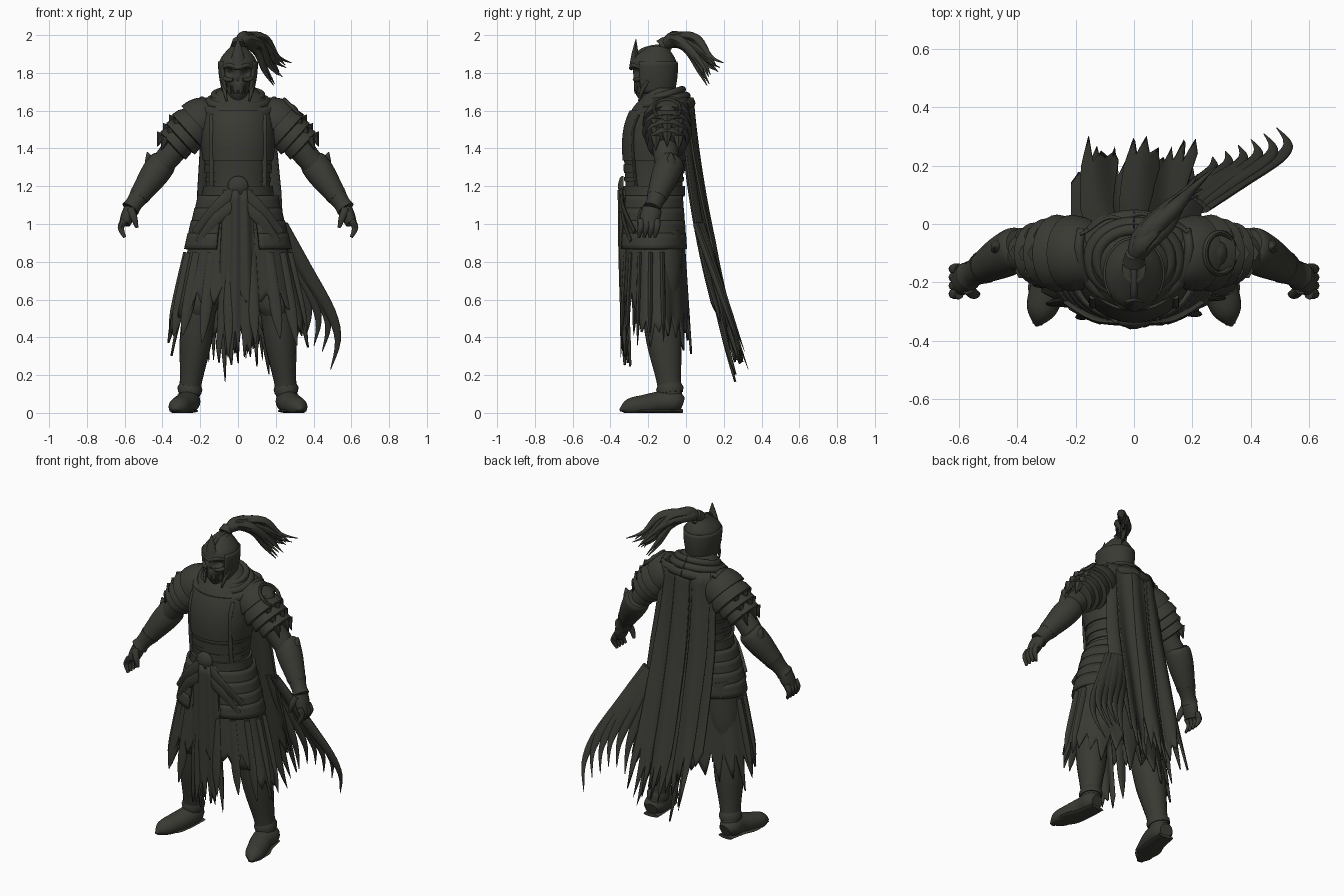
import bpy, bmesh, math, random
from mathutils import Vector

random.seed(4)
if "Cube" in bpy.data.objects:
    bpy.data.objects.remove(bpy.data.objects["Cube"])

dark = (0.042, 0.042, 0.034, 1)
iron = bpy.data.materials.new("dark iron")
iron.use_nodes = True
iron.diffuse_color = dark
shader = next(node for node in iron.node_tree.nodes if node.type == "BSDF_PRINCIPLED")
shader.inputs["Base Color"].default_value = dark


def finish(name, bm, pair=False, thickness=0):
    """Smooth the faces, keep hard edges and optionally mirror or thicken."""
    bmesh.ops.recalc_face_normals(bm, faces=bm.faces[:])
    for face in bm.faces:
        face.smooth = True
    for edge in bm.edges:
        edge.smooth = edge.calc_face_angle(0) < math.radians(45)
    mesh = bpy.data.meshes.new(name)
    bm.to_mesh(mesh)
    bm.free()
    mesh.materials.append(iron)
    obj = bpy.data.objects.new(name, mesh)
    bpy.context.collection.objects.link(obj)
    if thickness:
        solid = obj.modifiers.new("thickness", "SOLIDIFY")
        solid.thickness, solid.offset = thickness, 0
    if pair:
        mirror = obj.modifiers.new("other side", "MIRROR")
        mirror.use_mirror_merge = False


def spline(points, steps):
    """Catmull-Rom refinement of tuples of any length."""
    last, out = len(points) - 1, []
    for i in range(last):
        before, start, end, after = (points[min(max(j, 0), last)] for j in range(i - 1, i + 3))
        for s in range(steps):
            t = s / steps
            out.append([q + t / 2 * (r - p + t * (2 * p - 5 * q + 4 * r - w + t * (3 * (q - r) + w - p)))
                        for p, q, r, w in zip(before, start, end, after)])
    return out + [list(points[last])]


def skin(name, rings, pair=False):
    """Join closed rings of points and cap both ends."""
    bm = bmesh.new()
    rows = [[bm.verts.new(point) for point in ring] for ring in rings]
    sides = len(rows[0])
    for low, high in zip(rows, rows[1:]):
        for j in range(sides):
            k = (j + 1) % sides
            bm.faces.new((low[j], low[k], high[k], high[j]))
    bm.faces.new(rows[0])
    bm.faces.new(rows[-1])
    finish(name, bm, pair)


def limb(name, points, radii, flat=1, sides=12, steps=4, pair=False):
    """Tapered tube along a path; flat squashes its second axis."""
    path = spline([(*point, radius) for point, radius in zip(points, radii)], steps)
    centres = [Vector(row[:3]) for row in path]
    net = centres[-1] - centres[0]
    level = net.length < .001 or abs(net.normalized().y) > .6
    guide = Vector((0, 0, 1)) if level else Vector((0, 1, 0))
    rings = []
    for i, row in enumerate(path):
        along = (centres[min(i + 1, len(path) - 1)] - centres[max(i - 1, 0)]).normalized()
        across = guide.cross(along).normalized()
        depth = along.cross(across) * flat
        ring = []
        for j in range(sides):
            angle = math.tau * j / sides
            point = centres[i] + (across * math.cos(angle) + depth * math.sin(angle)) * max(row[3], .001)
            point.z = max(point.z, 0)
            ring.append(point)
        rings.append(ring)
    skin(name, rings, pair)


def shell(name, profile, low, high, puff=0, dent=lambda point: point):
    """Slice of an upright oval form, puffed outward as a plate."""
    rows = [row for row in spline(profile, 12) if low <= row[0] <= high]
    slices = [(row, puff) for row in rows]
    if puff:
        slices = [(rows[0], 0)] + slices + [(rows[-1], 0)]
    skin(name, [[dent(Vector(((width + grow) * math.sin(a), y - (depth + grow) * math.cos(a), z)))
                 for a in (math.tau * j / 60 for j in range(60))]
                for (z, y, width, depth), grow in slices])


def sheet(name, surface, columns, rows, hem=lambda u: 1, thickness=.012, pair=False):
    """Thin plate or cloth over u from -1 to 1 and v from 0 to the hem."""
    bm = bmesh.new()
    grid = []
    for i in range(columns + 1):
        u = 2 * i / columns - 1
        grid.append([bm.verts.new(surface(u, j / rows * hem(u))) for j in range(rows + 1)])
    for left, right in zip(grid, grid[1:]):
        for j in range(rows):
            bm.faces.new((left[j], right[j], right[j + 1], left[j + 1]))
    finish(name, bm, pair, thickness)


def ragged(teeth, shortest, longest):
    """Torn hem: long tips between random tears."""
    middle = (shortest + longest) / 2
    ends = [random.uniform(middle, longest) if i % 2 else random.uniform(shortest, middle)
            for i in range(2 * teeth + 1)]

    def hem(u):
        t = (u + 1) * teeth
        i = min(int(t), 2 * teeth - 1)
        return ends[i] + (ends[i + 1] - ends[i]) * (t - i)
    return hem


# Trunk profile: height, centre, half width, half depth
body = [(.86, -.17, .22, .15), (1.2, -.17, .17, .15), (1.45, -.16, .19, .17),
        (1.6, -.14, .17, .15), (1.7, -.12, .08, .08)]
shell("torso", body, .8, 1.7)
shell("breastplate", body, 1.33, 1.6, .008)
shell("upper_belly_plate", body, 1.27, 1.32, .006)
shell("lower_belly_plate", body, 1.22, 1.26, .006)
shell("belt", body, 1.12, 1.2, .015)


def front(x, z):
    """Point just off the front of the trunk."""
    z, y, width, depth = min(spline(body, 12), key=lambda row: abs(row[0] - z))
    return Vector((x, y - depth * math.sqrt(1 - (x / width) ** 2) - .01, z))


buckle = front(0, 1.2)
limb("buckle", [buckle + Vector((0, -.01 * i, 0)) for i in range(4)], [.055, .055, .045, .01], sides=20, steps=1)
limb("chest_strap", [front(.14, z) for z in (1.58, 1.5, 1.35, 1.2)], [.014] * 4, .6, pair=True)
limb("hip_sash", [(.03, -.34, 1.17), (.12, -.33, 1.08), (.22, -.27, .95)], [.03] * 3, .3, pair=True)
limb("low_hip_sash", [(.03, -.34, 1.1), (.12, -.33, 1.02), (.2, -.29, .9)], [.03] * 3, .3, pair=True)

# Cowl draped around the neck
shell("cowl", [(1.58, -.12, .16, .15), (1.64, -.11, .17, .14), (1.72, -.12, .09, .09)], 1.5, 1.8)
for i in range(3):
    turns = [math.tau * j / 32 for j in range(33)]
    reach = .175 - i / 40
    limb("cowl_fold", [(reach * math.sin(a), reach * .8 * math.cos(a) - .12, 1.61 + i / 28 + .03 * math.cos(a))
                       for a in turns], [.03 - i / 200] * len(turns), steps=1)
limb("neck", [(0, -.12, 1.6), (0, -.17, 1.8)], [.075, .07])


# Skull face with sunken eyes, nose and cheeks
def hollows(point):
    if point.y < -.17:
        for x, z, size in ((.04, 1.8, .02), (0, 1.76, .01), (.06, 1.72, .02)):
            gap = math.hypot(abs(point.x) - x, point.z - z) / size
            point.y += size * 1.6 * math.exp(-gap * gap)
    return point


head = [(1.65, -.2, .03, .04), (1.7, -.19, .06, .08), (1.8, -.17, .09, .11), (1.87, -.17, .085, .105),
        (1.94, -.15, .03, .04)]
shell("skull_face", head, 1.6, 2, 0, hollows)
shell("helmet_dome", head, 1.84, 2, .01)
crest = Vector((0, -.13, 1.94))


def guard(u, v):
    angle, taper = u * 2.25, 1 - v * v / 4
    return (taper * math.sin(angle) / 10, .12 * math.cos(angle) * (taper + v / 10) - .17, 1.86 - v / 6)


sheet("cheek_and_neck_guard", guard, 40, 8)
for i in range(-3, 4):
    x, y = i / 80, abs(i) / 250 - .27
    limb("tooth", [(x, y, 1.73), (x, y, 1.69)], [.006, .004], sides=6)
limb("brow_ridge", [(0, -.29, 1.825), (.045, -.275, 1.84), (.085, -.23, 1.825)], [.012, .013, .008], pair=True)
limb("cheekbone", [(.025, -.275, 1.765), (.06, -.255, 1.765), (.09, -.21, 1.79)], [.008, .012, .006], pair=True)
limb("jaw_strap", [(.085, -.2, 1.76), (.07, -.235, 1.7), (.06, -.25, 1.65)], [.012, .01, .004], pair=True)
limb("brow_spike", [(0, -.275, 1.82), (0, -.27, 1.9), (0, -.265, 1.98)], [.045, .03, .002], .6, 8)
limb("helmet_ridge", [(0, -.27, 1.87), (0, -.23, 1.92), crest, (0, -.08, 1.92)], [.012] * 4)

# Plume blown to the left and back, fanning into loose strands
limb("plume_socket", [crest, crest + Vector((0, .03, .03))], [.04, .03])
arch = crest + Vector((.03, .08, .035))
strands = 13
for i in range(strands):
    fan = i / (strands - 1)
    stray = Vector([random.uniform(-.04, .04) for axis in range(3)])
    tip = Vector((.27, .19, 1.85)).lerp(Vector((.15, .1, 1.74)), fan) + stray
    lift = Vector((0, 0, .045))
    limb("plume_strand", [crest, arch + stray / 2, arch.lerp(tip, .4) + lift + stray / 3,
                          arch.lerp(tip, .75) + lift / 4 - stray / 3, tip],
         [.02, .03, .026, .012, .002], sides=8)

# Arms and gauntlets
shoulder, elbow = Vector((.2, -.12, 1.56)), Vector((.43, -.1, 1.28))
wrist, knuckle = Vector((.57, -.18, 1.08)), Vector((.6, -.2, 1))
limb("upper_arm", [shoulder, shoulder.lerp(elbow, .5), elbow], [.08, .07, .06], sides=16, pair=True)
limb("gauntlet", [elbow.lerp(wrist, t) for t in (-.3, -.2, .1, .5, .85, 1)],
     [.06, .075, .075, .06, .045, .05], sides=20, pair=True)
for t in (.25, .6):
    limb("gauntlet_band", [elbow.lerp(wrist, t), elbow.lerp(wrist, t + .1)], [.078 - t / 30, .076 - t / 25],
         sides=20, steps=1, pair=True)
limb("elbow_spike", [elbow + Vector((.01, .01, 0)), (.465, -.08, 1.33), (.48, -.08, 1.38)], [.05, .03, .003], pair=True)
limb("palm", [wrist, wrist.lerp(knuckle, .5), knuckle], [.035, .036, .03], 1.5, pair=True)
for i in range(4):
    base = knuckle + Vector((0, i / 35 - .04, .02))
    limb("finger", [base, base + Vector((.02, 0, -.04)), base + Vector((0, -.01, -.09))],
         [.019, .017, .008], sides=8, pair=True)
limb("thumb", [wrist + Vector((0, -.04, 0)), (.55, -.24, 1.03), (.535, -.24, .98)], [.022, .018, .008], pair=True)

# Layered shoulder armour
inner, outer = Vector((.12, -.1, 1.62)), Vector((.36, -.1, 1.4))
limb("pauldron_cap", [inner.lerp(outer, t) for t in (0, .08, .25, .4)], [.03, .09, .118, .125],
     1.05, 28, pair=True)
for i in range(3):
    start, size = .38 + i / 6, .12 - i / 80
    limb("pauldron_lame", [inner.lerp(outer, start + t) for t in (0, .1, .22, .24)],
         [size * .85, size, size * 1.05, size * .85], 1.05, 28, 1, True)
    rim = inner.lerp(outer, start + .2) + Vector((1, 0, 1)) * size * .65
    for y in (-.06, 0, .06):
        root = rim + Vector((-abs(y) / 3, y, -abs(y) / 3))
        limb("pauldron_point", [root, root + Vector((.025, 0, -.07))], [.03, .002], sides=6, pair=True)
limb("pauldron_rim", [(.16, -.2, 1.6), (.18, -.15, 1.64), (.19, -.08, 1.66), (.18, -.02, 1.64)], [.016] * 4, pair=True)

# Round badge on the left shoulder
badge, slope = Vector((.295, -.1, 1.61)), Vector((.05, 0, -.05))
limb("badge_ring", [badge + slope * math.cos(a) + Vector((0, .07, 0)) * math.sin(a) for a in turns],
     [.01] * len(turns), sides=8, steps=1)
limb("badge_boss", [badge - Vector((.03, 0, .03)), badge, badge + Vector((.012, 0, .012))], [.05, .04, .01])

# Overlapping hip plates
for i in range(4):
    def hip(u, v):
        angle, flare = u * 1.15, (i + v) / 55
        return ((.205 + flare) * math.cos(angle), (.16 + flare / 3) * math.sin(angle) - .17, 1.15 - i / 15 - v / 12)
    sheet("hip_plate", hip, 20, 3, thickness=.016, pair=True)

# Legs and boots
hip_joint, knee, ankle = Vector((.13, -.15, .95)), Vector((.2, -.14, .58)), Vector((.26, -.08, .08))
limb("leg", [hip_joint, hip_joint.lerp(knee, .6), knee, knee.lerp(ankle, .4), knee.lerp(ankle, .8), ankle],
     [.12, .11, .09, .085, .06, .056], 1.1, 20, pair=True)
limb("knee_guard", [knee + Vector((0, -.01, z)) for z in (.1, .05, -.02, -.07)], [.06, .092, .094, .07], 1.1, 20, pair=True)
limb("boot_cuff", [knee.lerp(ankle, t) for t in (.86, .9, .95)], [.058, .066, .062], 1.1, 20, 1, True)
limb("boot", [(.26, -.02, .05), (.265, -.06, .06), (.27, -.14, .055), (.295, -.22, .04), (.32, -.3, .03), (.335, -.35, .015)],
     [.04, .065, .065, .062, .05, .006], .9, 20, pair=True)
limb("sole", [(.26, -.02, .01), (.275, -.14, .01), (.3, -.23, .01), (.333, -.345, .01)], [.05, .06, .066, .016], .2, pair=True)


# Torn skirt, short over the knees, long at the sides and back
def skirt(u, v):
    angle = u * math.pi
    fold = 1 + math.sin(angle * 11) * v / 33
    return Vector(((.235 + .14 * v) * math.sin(angle) * fold, (.15 + v / 28) * math.cos(angle) * fold - .165, .97 - .62 * v))


tears = ragged(24, .66, 1.08)
sheet("torn_skirt", skirt, 192, 10, lambda u: tears(u) * (1 - .38 * max(0, -math.cos(u * math.pi))))
for i in range(10):
    u = .42 + i / 8
    limb("skirt_tail", [skirt(u, .2), skirt(u, .7), skirt(u, random.uniform(.9, 1.1))], [.03, .03, .003], .4)


def tabard(u, v):
    return (u * (.075 + v / 22), (u * u + v * v) / 33 + math.sin(u * 9) / 160 - .35, 1.18 - v)


sheet("front_tabard", tabard, 80, 14, ragged(7, .7, 1.03))


# Long cape, swept to the left near the hem
def cape(u, v):
    wide = .185 + .03 * min(1, v * 3)
    fold = (.006 + v / 60) * math.sin(u * 9 + v * 2)
    return Vector((u * wide + (u + 1) * v * v / 20, .03 + v / 20 + v * v / 5 - u * u * (1 - v) / 16 + fold, 1.67 - 1.5 * v))


torn = ragged(9, .7, 1.04)
sheet("cape", cape, 144, 24, lambda u: torn(u) * (1 - u * u / 6))
for middle in (-.6, 0, .5):
    def layer(u, v):
        return cape(middle + u / 4, v) + Vector((0, .03 * min(1, v * 2), 0))
    sheet("cape_layer", layer, 24, 16, ragged(3, .7, .95))

# Windblown tails of the cape
tails = 6
for i in range(tails):
    fan = i / (tails - 1)
    root = cape(1 - fan / 3, .45)
    tip = Vector((.49, .33, .23)).lerp(Vector((.27, .23, .36)), fan) + Vector((0, 0, random.uniform(0, .15) * math.sin(fan * 3)))
    limb("cape_tail", [root.lerp(tip, t) + Vector((t * t * (1 - t) * (.7 - fan / 2), 0, 0)) for t in (0, .3, .6, .8, 1)],
         [.03, .036, .028, .016, .002], .5)
